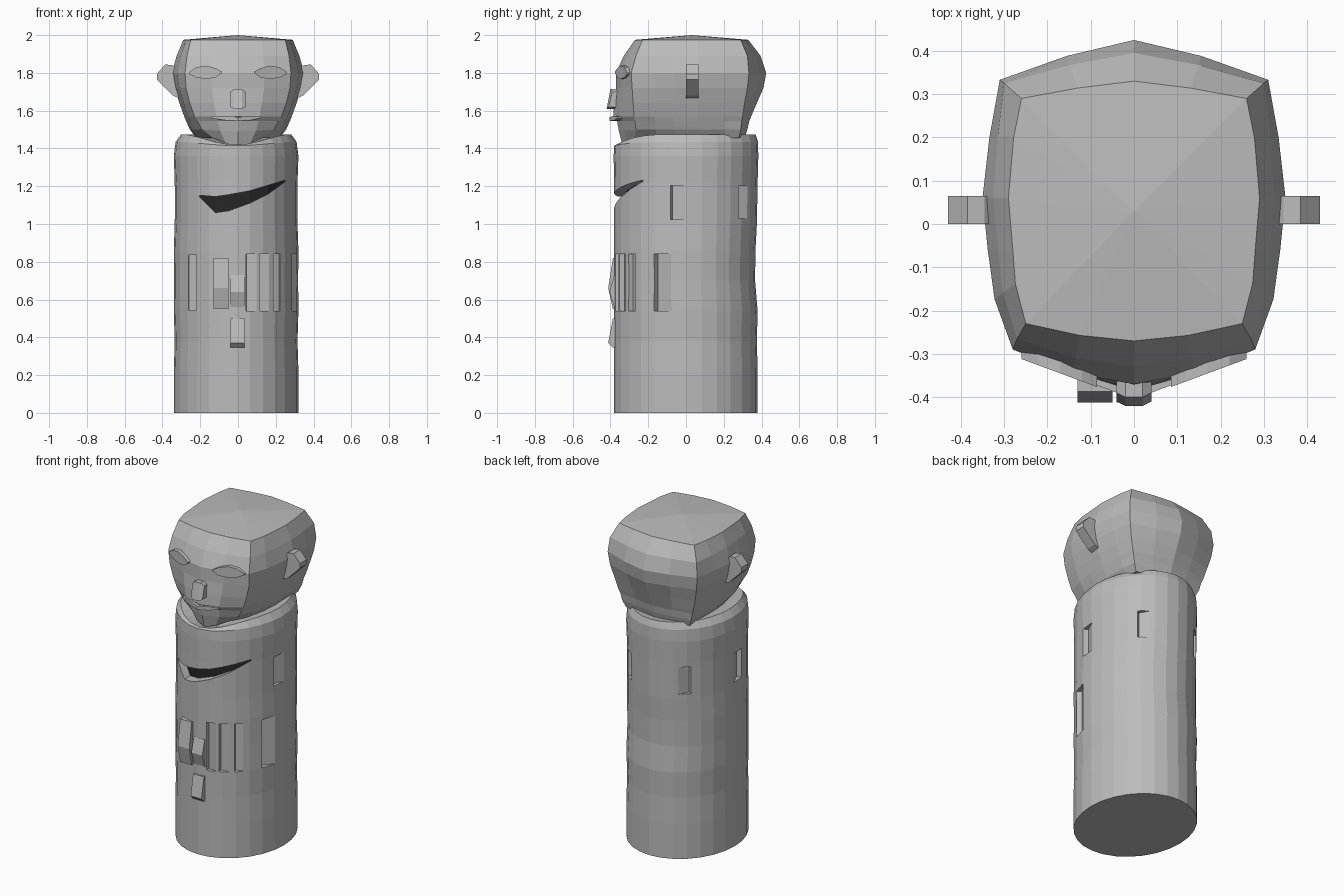
import bpy, bmesh, math
from mathutils import Matrix, Vector

if "Cube" in bpy.data.objects:
    bpy.data.objects.remove(bpy.data.objects["Cube"])

def material(name, v):
    m = bpy.data.materials.new(name)
    m.diffuse_color = (v, v, v, 1)
    m.use_nodes = True
    m.node_tree.nodes["Principled BSDF"].inputs["Base Color"].default_value = m.diffuse_color
    return m

GREY = material("stone grey", 0.5)
DARK = material("dark recess", 0.02)
CX, RX, RY = -0.01, 0.33, 0.383          # body ellipse

def make(name, bm):
    bmesh.ops.recalc_face_normals(bm, faces=bm.faces)
    me = bpy.data.meshes.new(name)
    bm.to_mesh(me)
    bm.free()
    ob = bpy.data.objects.new(name, me)
    bpy.context.collection.objects.link(ob)
    me.materials.append(GREY)
    me.materials.append(DARK)
    return ob

def loft(name, rings, tip=None):
    bm = bmesh.new()
    vs = [[bm.verts.new(p) for p in r] for r in rings]
    n = len(vs[0])
    for a, b in zip(vs, vs[1:]):
        for i in range(n):
            bm.faces.new((a[i], a[(i + 1) % n], b[(i + 1) % n], b[i]))
    bm.faces.new(vs[0][::-1])
    if tip:
        t = bm.verts.new(tip)
        for i in range(n):
            bm.faces.new((vs[-1][i], vs[-1][(i + 1) % n], t))
    else:
        bm.faces.new(vs[-1])
    return make(name, bm)

def strip(name, cols, front, back):
    """Solid swept along x from (x, z low, z high); front/back give y at (x, z)."""
    return loft(name, [[(x, front(x, a), a), (x, front(x, b), b),
                        (x, back(x, b), b), (x, back(x, a), a)] for x, a, b in cols])

def body_y(x):
    return -RY * math.sqrt(max(0, 1 - ((x - CX) / RX) ** 2))

# Body: elliptical column with a chamfered shoulder that dips at the front
def body_ring(z, sx, sy, dip=0, n=28):
    out = []
    for i in range(n):
        t = math.tau * i / n
        s = math.sin(t)
        back = 1 if s < 0 else 0
        k = sy if s > 0 else max(sy, 0.995) if dip == 0 else sy
        out.append((CX + RX * sx * math.cos(t), RY * k * s, z - dip * back * s ** 4))
    return out

body = loft("body", [body_ring(*r) for r in [
    (0, 1, .99), (.22, 1, .99), (.38, .985, .98), (.54, 1, .99), (.70, .995, .955),
    (.86, 1, .96), (1.0, .985, .98), (1.22, .985, .99), (1.36, 1, 1, .001),
    (1.435, .97, .995, .02), (1.475, .88, .96, .055), (1.465, .72, .8, .06)]])

def cut(target, cutter):
    cutter.hide_render = True
    cutter.hide_set(True)
    m = target.modifiers.new("cut", 'BOOLEAN')
    m.operation = 'DIFFERENCE'
    m.solver = 'EXACT'
    m.object = cutter

# Slanting slit across the chest, dark at its back
slit = strip("slit_cutter",
             [(-.205, 1.145, 1.152), (-.12, 1.06, 1.145), (-.05, 1.07, 1.155),
              (.06, 1.11, 1.175), (.16, 1.16, 1.205), (.25, 1.225, 1.232)],
             lambda x, z: -.5, lambda x, z: body_y(x) + .06)
for p in slit.data.polygons:
    if p.normal.y > .3:
        p.material_index = 1
cut(body, slit)

# Notches: slanted rectangular cuts around the body (angle, z centre, width, height)
bm = bmesh.new()
for deg, z, w, h in [(-135, .69, .06, .29), (-76, .69, .055, .30), (-63, .69, .055, .30),
                     (-49, .69, .045, .30), (-19, .69, .09, .30),
                     (-5, 1.115, .10, .18), (185, 1.115, .10, .18),
                     (54, 1.115, .08, .17), (126, 1.115, .08, .17)]:
    t = math.radians(deg)
    nrm = math.atan2(math.sin(t) / RY, math.cos(t) / RX)
    twist = -.35 if math.cos(t) > 0 else .35
    m = (Matrix.Translation((CX + RX * math.cos(t), RY * math.sin(t), z))
         @ Matrix.Rotation(nrm + twist, 4, 'Z')
         @ Matrix.Translation((.03, 0, 0)) @ Matrix.Diagonal((.1, w, h, 1)))
    bmesh.ops.create_cube(bm, size=1, matrix=m)
cut(body, make("notch_cutter", bm))

# Raised fingers and the lower peg on the belly
def peg(name, x0, x1, z0, zm, z1, y):
    for part, a, b in (("lower", z0, zm), ("upper", zm, z1)):
        strip(name + "_" + part, [(x0, a, b), (x1, a, b)],
              lambda x, z: y if z == zm else y + .025, lambda x, z: -.33)

peg("finger", -.13, -.05, .55, .66, .82, -.412)
peg("middle_finger", -.04, .035, .56, .64, .73, -.405)
peg("peg", -.04, .035, .345, .37, .50, -.412)

# Head: rings with a pointed front and back and boxy corners
def head_ring(z, fw, mw, bw, yfc, yf, ybc, yb, drop=0):
    half = [(0, yf, z - drop), (fw * .5, yfc + (yf - yfc) * .68, z - drop * .6),
            (fw, yfc, z), (fw + (mw - fw) * .6, yfc * .6, z), (mw * .965, -.06, z),
            (mw, .06, z), (mw * .6 + bw * .4, .2, z), (bw, ybc, z),
            (bw * .5, ybc + (yb - ybc) * .6, z), (0, yb, z)]
    return half + [(-x, y, q) for x, y, q in half[-2:0:-1]]

loft("head", [head_ring(*r) for r in [
    (1.455, .13, .22, .22, -.27, -.335, .28, .31, .045),
    (1.50, .19, .255, .24, -.265, -.355, .29, .325, .01),
    (1.545, .215, .275, .25, -.27, -.365, .295, .335),
    (1.57, .23, .285, .26, -.275, -.385, .30, .345),
    (1.64, .255, .31, .28, -.28, -.38, .31, .375),
    (1.72, .275, .335, .30, -.285, -.37, .325, .41),
    (1.80, .28, .35, .31, -.29, -.37, .333, .425),
    (1.89, .27, .325, .30, -.265, -.33, .325, .395),
    (1.975, .25, .29, .26, -.23, -.27, .29, .33)]], tip=(0, .03, 2.0))

# Eyes and ears, both sides
for side, s in (("left", -1), ("right", 1)):
    strip(side + "_eye", [(s * x, a, b) for x, a, b in [
        (.085, 1.800, 1.806), (.12, 1.775, 1.825), (.17, 1.768, 1.838),
        (.22, 1.775, 1.83), (.26, 1.795, 1.803)]],
        lambda x, z: -.408 + .37 * abs(x), lambda x, z: -.36 + .37 * abs(x))
    strip(side + "_ear", [(s * x, a, b) for x, a, b in [
        (.30, 1.66, 1.80), (.345, 1.68, 1.84), (.385, 1.72, 1.845), (.43, 1.765, 1.795)]],
        lambda x, z: 0.0, lambda x, z: .065)

# Nose and lips
strip("nose", [(-.04, 1.62, 1.70), (-.02, 1.61, 1.715), (.02, 1.61, 1.715), (.04, 1.62, 1.70)],
      lambda x, z: -.42 + (.02 if z > 1.65 else 0) + (.01 if abs(x) > .03 else 0),
      lambda x, z: -.33)
strip("lips", [(-.14, 1.56, 1.568), (-.06, 1.548, 1.572), (0, 1.546, 1.566),
               (.06, 1.548, 1.572), (.12, 1.56, 1.568)],
      lambda x, z: -.405 + .38 * abs(x), lambda x, z: -.30)
